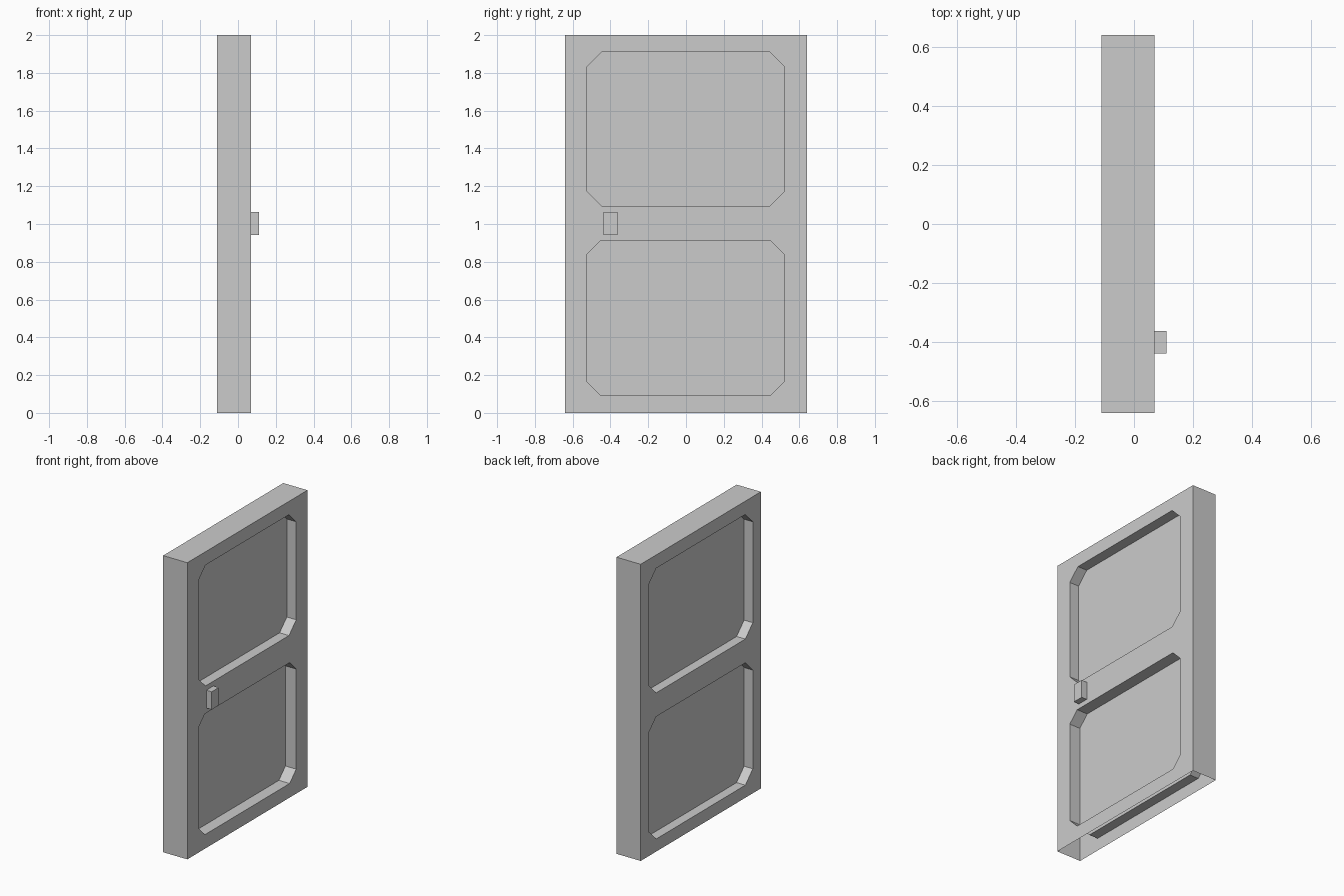
import bpy, bmesh
from mathutils import Vector

if "Cube" in bpy.data.objects:
    bpy.data.objects.remove(bpy.data.objects["Cube"])

X_BACK, X_FRONT = -0.11, 0.07
HALF_W, HEIGHT = 0.64, 2.0


def octagon(y0, y1, z0, z1, c):
    """Rectangle with clipped corners, as (y, z) points."""
    return [(y0 + c, z0), (y1 - c, z0), (y1, z0 + c), (y1, z1 - c),
            (y1 - c, z1), (y0 + c, z1), (y0, z1 - c), (y0, z0 + c)]


def ring(bm, x, pts):
    return [bm.verts.new((x, y, z)) for y, z in pts]


def loop_edges(bm, vs):
    return [bm.edges.new((a, b)) for a, b in zip(vs, vs[1:] + vs[:1])]


def finish(bm, name):
    bmesh.ops.recalc_face_normals(bm, faces=bm.faces[:])
    me = bpy.data.meshes.new(name)
    bm.to_mesh(me)
    bm.free()
    obj = bpy.data.objects.new(name, me)
    bpy.context.collection.objects.link(obj)
    return obj


def door_side(bm, x, normal, panels):
    """Flat side with recessed panels; returns its outer corners."""
    outer = ring(bm, x, [(-HALF_W, 0), (HALF_W, 0), (HALF_W, HEIGHT), (-HALF_W, HEIGHT)])
    edges = loop_edges(bm, outer)
    recesses = []
    for pts, depth in panels:
        rim = ring(bm, x, pts)
        edges += loop_edges(bm, rim)
        recesses.append((rim, ring(bm, x - normal * depth, pts)))
    bmesh.ops.triangle_fill(bm, use_beauty=True, use_dissolve=False,
                            edges=edges, normal=Vector((normal, 0, 0)))
    for rim, floor in recesses:
        for i in range(len(rim)):
            j = (i + 1) % len(rim)
            bm.faces.new((rim[i], rim[j], floor[j], floor[i]))
        bm.faces.new(floor)
    return outer


# Door slab: recessed panels on both sides, open underneath
bm = bmesh.new()
front = door_side(bm, X_FRONT, 1, [
    (octagon(-0.523, 0.52, 1.095, 1.91, 0.077), 0.07),
    (octagon(-0.523, 0.52, 0.095, 0.91, 0.07), 0.08)])
back = door_side(bm, X_BACK, -1, [
    (octagon(-0.555, 0.555, 1.07, 1.91, 0.08), 0.065),
    (octagon(-0.555, 0.555, 0.085, 0.91, 0.08), 0.065)])
for i in (1, 2, 3):
    j = (i + 1) % 4
    bm.faces.new((front[i], front[j], back[j], back[i]))
finish(bm, "door_panel")

# Handle block
bm = bmesh.new()
bmesh.ops.create_cube(bm, size=1)
bmesh.ops.scale(bm, vec=(0.04, 0.075, 0.12), verts=bm.verts)
bmesh.ops.translate(bm, vec=(0.09, -0.4, 1.003), verts=bm.verts)
finish(bm, "door_handle")
